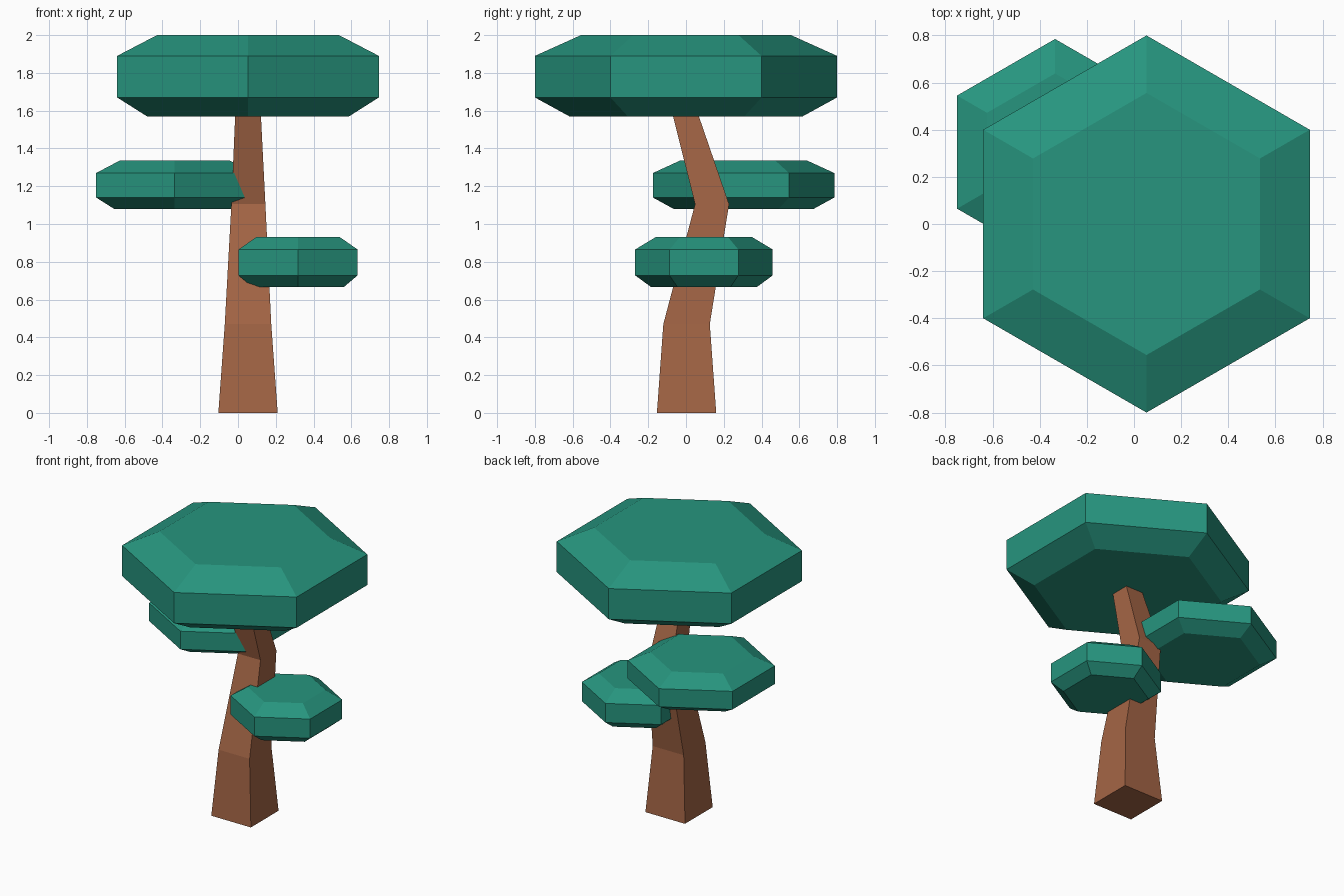
import bpy, bmesh
from math import sin, cos, pi, sqrt

if "Cube" in bpy.data.objects:
    bpy.data.objects.remove(bpy.data.objects["Cube"])


def material(name, color):
    m = bpy.data.materials.new(name)
    m.diffuse_color = color
    m.use_nodes = True
    m.node_tree.nodes["Principled BSDF"].inputs["Base Color"].default_value = m.diffuse_color
    return m


def loft(name, rings, mat):
    """Skin a stack of equal-sized point rings and cap both ends."""
    bm = bmesh.new()
    loops = [[bm.verts.new(p) for p in ring] for ring in rings]
    n = len(loops[0])
    for a, b in zip(loops, loops[1:]):
        for i in range(n):
            j = (i + 1) % n
            bm.faces.new((a[i], a[j], b[j], b[i]))
    bm.faces.new(loops[0][::-1])
    bm.faces.new(loops[-1])
    bmesh.ops.recalc_face_normals(bm, faces=bm.faces)
    me = bpy.data.meshes.new(name)
    bm.to_mesh(me)
    bm.free()
    me.materials.append(mat)
    ob = bpy.data.objects.new(name, me)
    bpy.context.collection.objects.link(ob)
    return ob


def ring(x, y, z, r, n, start):
    return [(x + r * cos(start + 2 * pi * i / n),
             y + r * sin(start + 2 * pi * i / n), z) for i in range(n)]


bark = material("bark", (0.37, 0.13, 0.06, 1))
leaf = material("leaf", (0.02, 0.30, 0.21, 1))

# Crooked square trunk: x, y, z, half width
trunk = [(0.053, 0.003, 0, 0.157), (0.053, 0.003, 0.47, 0.123),
         (0.055, 0.138, 1.105, 0.09), (0.053, -0.015, 1.62, 0.066)]
loft("trunk", [ring(x, y, z, h * sqrt(2), 4, pi / 4) for x, y, z, h in trunk], bark)


# Hexagonal foliage pads with bevelled rims
def pad(name, x, y, r, zs):
    scales = (0.772, 1, 1, 0.695)
    loft(name, [ring(x, y, z, r * s, 6, pi / 2) for z, s in zip(zs, scales)], leaf)


pad("top_canopy", 0.053, 0, 0.8, (1.57, 1.67, 1.89, 2.0))
pad("left_canopy", -0.335, 0.305, 0.48, (1.08, 1.14, 1.27, 1.337))
pad("right_canopy", 0.318, 0.095, 0.364, (0.667, 0.728, 0.865, 0.932))
